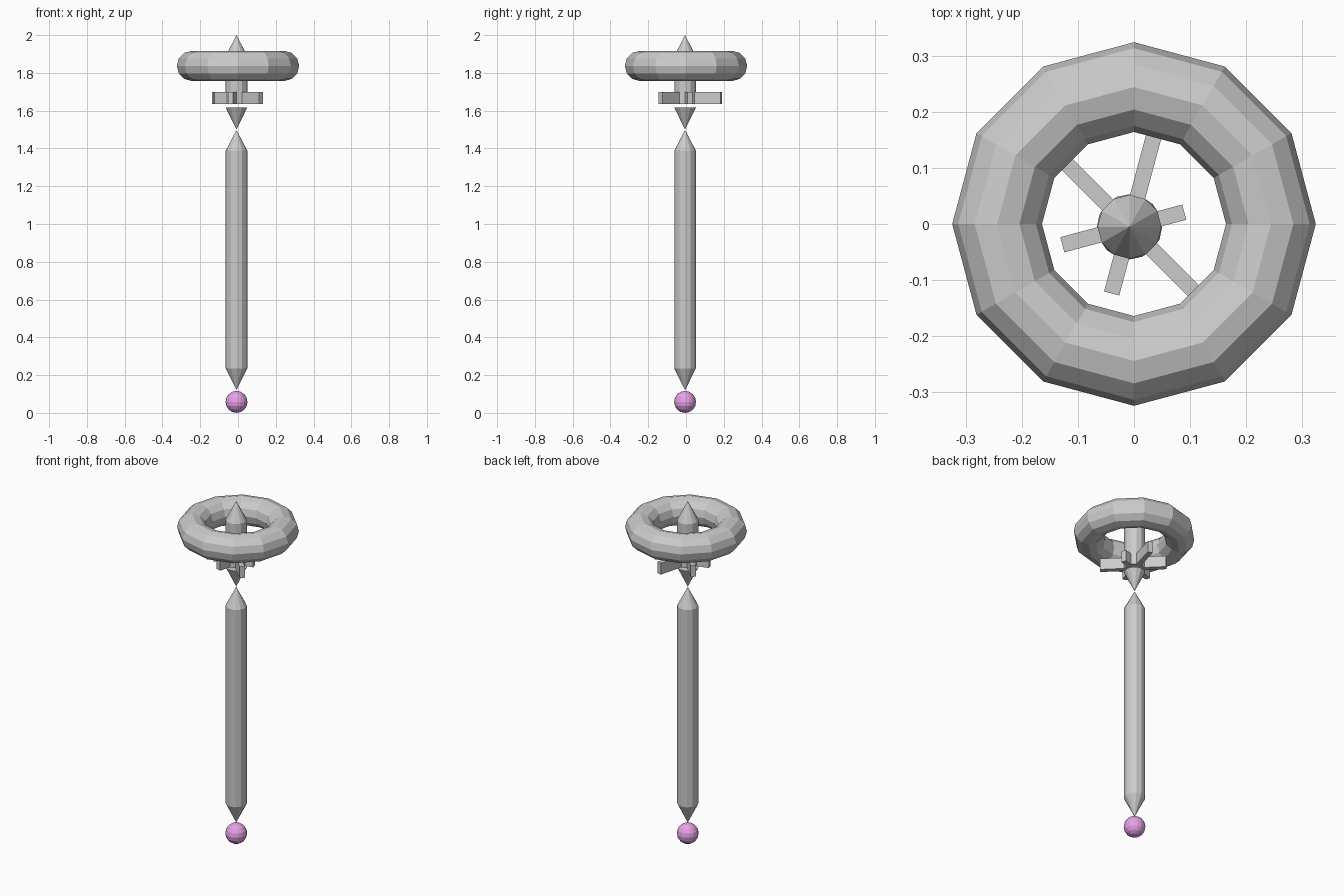
import bpy
from math import cos, sin, pi, radians

if "Cube" in bpy.data.objects:
    bpy.data.objects.remove(bpy.data.objects["Cube"])

CX, CY = -0.008, -0.005   # axis of the shaft parts
R = 0.057
SIDES = 12


def add_mesh(name, verts, faces):
    mesh = bpy.data.meshes.new(name)
    mesh.from_pydata(verts, [], faces)
    obj = bpy.data.objects.new(name, mesh)
    bpy.context.collection.objects.link(obj)
    return obj


def lathe(name, profile):
    """Spin (radius, z) points around the shaft axis; radius 0 makes a tip."""
    verts, faces, rings = [], [], []
    for r, z in profile:
        start = len(verts)
        n = SIDES if r > 0 else 1
        for i in range(n):
            a = 2 * pi * i / SIDES
            verts.append((CX + r * cos(a), CY + r * sin(a), z))
        rings.append([start + i % n for i in range(SIDES)])
    for lo, hi in zip(rings, rings[1:]):
        for i in range(SIDES):
            j = (i + 1) % SIDES
            faces.append(list(dict.fromkeys((lo[i], lo[j], hi[j], hi[i]))))
    if profile[0][0] > 0:
        faces.append(rings[0][::-1])
    if profile[-1][0] > 0:
        faces.append(rings[-1])
    return add_mesh(name, verts, faces)


# Long shaft, pointed at both ends
lathe("shaft", [(0, 0.12), (R, 0.235), (R, 1.388), (0, 1.498)])

# Lower cone and pointed hub
lathe("lower_cone", [(0, 1.5), (R, 1.616)])
lathe("hub", [(R, 1.634), (R, 1.89), (0, 2.0)])

# Ring
bpy.ops.mesh.primitive_torus_add(major_segments=12, minor_segments=12,
                                 major_radius=0.244, minor_radius=0.08,
                                 location=(0, 0, 1.837))
bpy.context.object.name = "ring"

# Spokes of different lengths, 60 degrees apart
INNER = 0.03
for k, reach in enumerate((0.101, 0.198, 0.168, 0.124, 0.123, 0.183)):
    a = radians(15 + 60 * k)
    mid = (INNER + reach) / 2
    bpy.ops.mesh.primitive_cube_add(
        size=1, location=(CX + mid * cos(a), CY + mid * sin(a), 1.667),
        rotation=(0, 0, a))
    spoke = bpy.context.object
    spoke.name = f"spoke_{k + 1}"
    spoke.scale = (reach - INNER, 0.028, 0.066)

# Pink ball at the foot
bpy.ops.mesh.primitive_uv_sphere_add(segments=16, ring_count=8, radius=0.058,
                                     location=(CX, CY, 0.058))
ball = bpy.context.object
ball.name = "foot_ball"
pink = bpy.data.materials.new("pink")
pink.diffuse_color = (0.8, 0.36, 0.8, 1)
pink.use_nodes = True
pink.node_tree.nodes["Principled BSDF"].inputs["Base Color"].default_value = pink.diffuse_color
ball.data.materials.append(pink)
